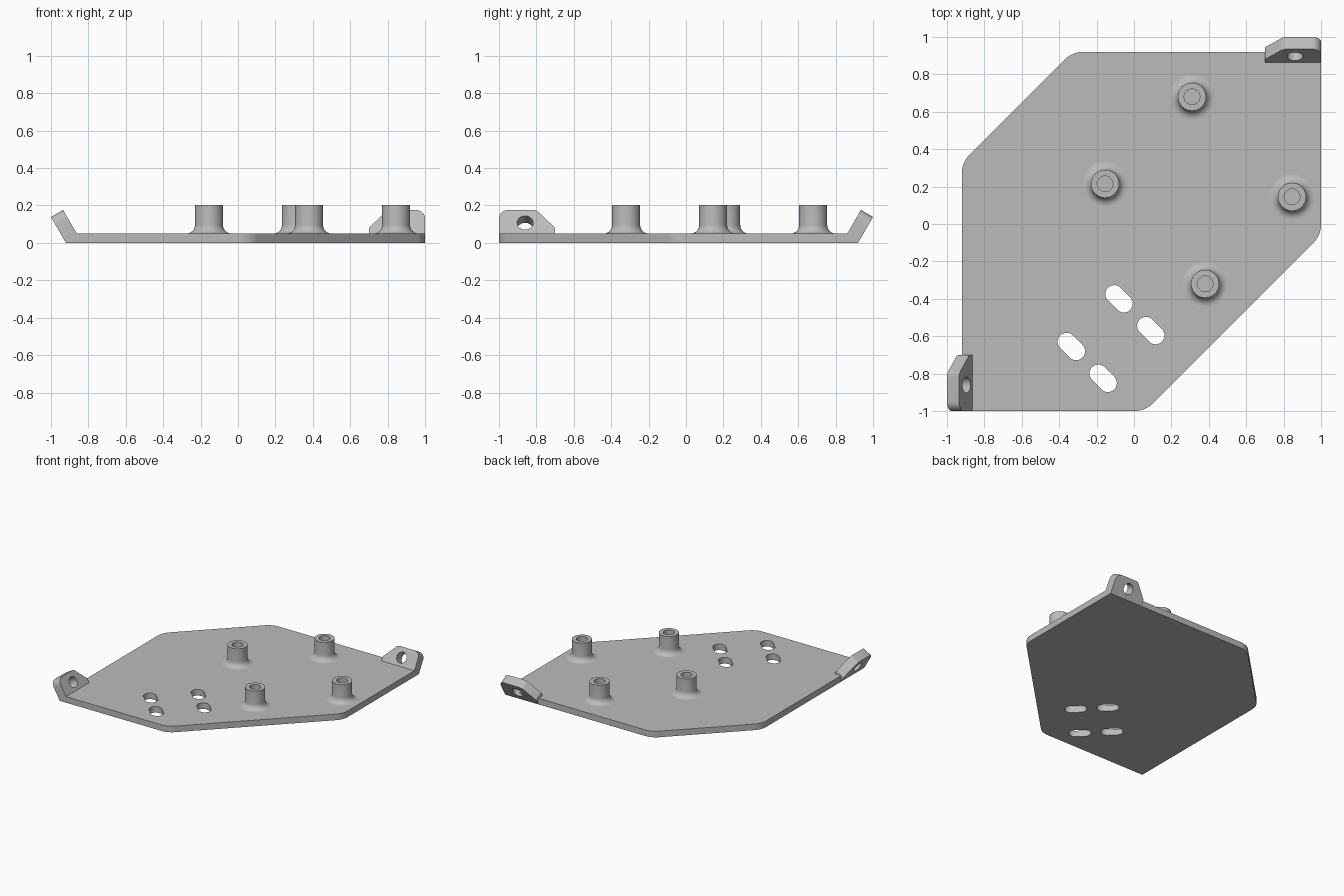
import bpy, bmesh, math
from mathutils import Vector, Matrix

cube = bpy.data.objects.get("Cube")
if cube:
    bpy.data.objects.remove(cube)

grey = bpy.data.materials.new("plain grey")
grey.use_nodes = True
colour = (0.5, 0.5, 0.5, 1)
grey.diffuse_color = colour
grey.node_tree.nodes["Principled BSDF"].inputs["Base Color"].default_value = colour

THICK = 0.05
SIN, COS = math.sin(math.radians(30)), math.cos(math.radians(30))


def finish(bm, name):
    bmesh.ops.recalc_face_normals(bm, faces=bm.faces[:])
    mesh = bpy.data.meshes.new(name)
    bm.to_mesh(mesh)
    bm.free()
    mesh.materials.append(grey)
    obj = bpy.data.objects.new(name, mesh)
    bpy.context.collection.objects.link(obj)
    bpy.ops.object.select_all(action='DESELECT')
    obj.select_set(True)
    bpy.context.view_layer.objects.active = obj
    bpy.ops.object.shade_smooth_by_angle(angle=math.radians(30))
    return obj


def rounded(corners, steps=8):
    """Outline from (x, y, radius) corners, each filleted by its radius."""
    pts = []
    for i, (x, y, r) in enumerate(corners):
        p = Vector((x, y))
        if r == 0:
            pts.append(p)
            continue
        a = (Vector(corners[i - 1][:2]) - p).normalized()
        b = (Vector(corners[(i + 1) % len(corners)][:2]) - p).normalized()
        half = a.angle(b) / 2
        centre = p + (a + b).normalized() * r / math.sin(half)
        start = p + a * r / math.tan(half) - centre
        sweep = start.angle_signed(p + b * r / math.tan(half) - centre)
        for k in range(steps + 1):
            pts.append(centre + Matrix.Rotation(-sweep * k / steps, 2) @ start)
    return pts


def slot(x, y, radius, reach, angle, steps=12):
    """Outline of a slot; a reach of zero gives a circle."""
    pts = []
    for end in (0, math.pi):
        c = Vector((x, y)) + reach * Vector((math.cos(angle + end), math.sin(angle + end)))
        for k in range(steps + (reach > 0)):
            t = angle + end - math.pi / 2 + math.pi * k / steps
            pts.append(c + radius * Vector((math.cos(t), math.sin(t))))
    return pts


def sheet(name, outline, holes, thick, matrix=Matrix()):
    """Extruded flat part with through holes."""
    bm = bmesh.new()
    edges = []
    for loop in [outline] + holes:
        vs = [bm.verts.new((p.x, p.y, 0)) for p in loop]
        edges += [bm.edges.new((vs[i - 1], vs[i])) for i in range(len(vs))]
    bmesh.ops.triangle_fill(bm, use_beauty=True, edges=edges, normal=(0, 0, 1))
    top = bmesh.ops.extrude_face_region(bm, geom=bm.faces[:], use_keep_orig=True)
    moved = [v for v in top["geom"] if isinstance(v, bmesh.types.BMVert)]
    bmesh.ops.translate(bm, verts=moved, vec=(0, 0, thick))
    bm.transform(matrix)
    return finish(bm, name)


# Base plate with two cut corners and four diagonal slots
plate = rounded([(-0.92, -1, 0), (0.06, -1, 0.14), (1, -0.06, 0.14),
                 (1, 0.92, 0), (-0.33, 0.92, 0.14), (-0.92, 0.33, 0.14)])
slots = [slot(x, y, 0.048, 0.036, math.radians(-45)) for x, y in
         [(-0.08, -0.4), (0.09, -0.57), (-0.335, -0.655), (-0.165, -0.825)]]
sheet("base_plate", plate, slots, THICK)

# Leaning mounting tabs, the left-hand one mirrored across the diagonal
tab = rounded([(0.70, 0, 0), (1, 0, 0), (1, 0.16, 0.05),
               (0.80, 0.16, 0.04), (0.70, 0.05, 0.03)])
lean = Matrix(((1, 0, 0, 0), (0, SIN, -COS, 0.92), (0, COS, SIN, 0), (0, 0, 0, 1)))
swap = Matrix(((0, -1, 0, 0), (-1, 0, 0, 0), (0, 0, 1, 0), (0, 0, 0, 1)))
for name, matrix in (("back_tab", lean), ("side_tab", swap @ lean)):
    sheet(name, tab, [slot(0.86, 0.081, 0.043, 0, 0)], 0.075, matrix)


# Hollow standoffs with a flared foot, turned from one profile
def standoff(name, x, y, outer=0.075, bore=0.042, flare=0.045, top=0.203, segments=40):
    profile = [(0, THICK + 0.002), (bore, THICK + 0.002), (bore, top), (outer, top)]
    for k in range(9):
        t = math.pi / 2 * k / 8
        profile.append((outer + flare * (1 - math.cos(t)), THICK + flare * (1 - math.sin(t))))
    foot = profile[4:]
    profile = profile[:4] + foot
    bm = bmesh.new()
    vs = [bm.verts.new((r, 0, z)) for r, z in profile]
    edges = [bm.edges.new(pair) for pair in zip(vs, vs[1:])]
    bmesh.ops.spin(bm, geom=vs + edges, cent=(0, 0, 0), axis=(0, 0, 1),
                   angle=math.tau, steps=segments)
    bmesh.ops.remove_doubles(bm, verts=bm.verts[:], dist=1e-5)
    rim = [e for e in bm.edges if e.is_boundary]
    bmesh.ops.holes_fill(bm, edges=rim, sides=0)
    bmesh.ops.translate(bm, verts=bm.verts[:], vec=(x, y, 0))
    return finish(bm, name)


for i, (x, y) in enumerate([(0.31, 0.68), (-0.155, 0.215), (0.845, 0.145), (0.38, -0.32)]):
    standoff(f"standoff_{i + 1}", x, y)
